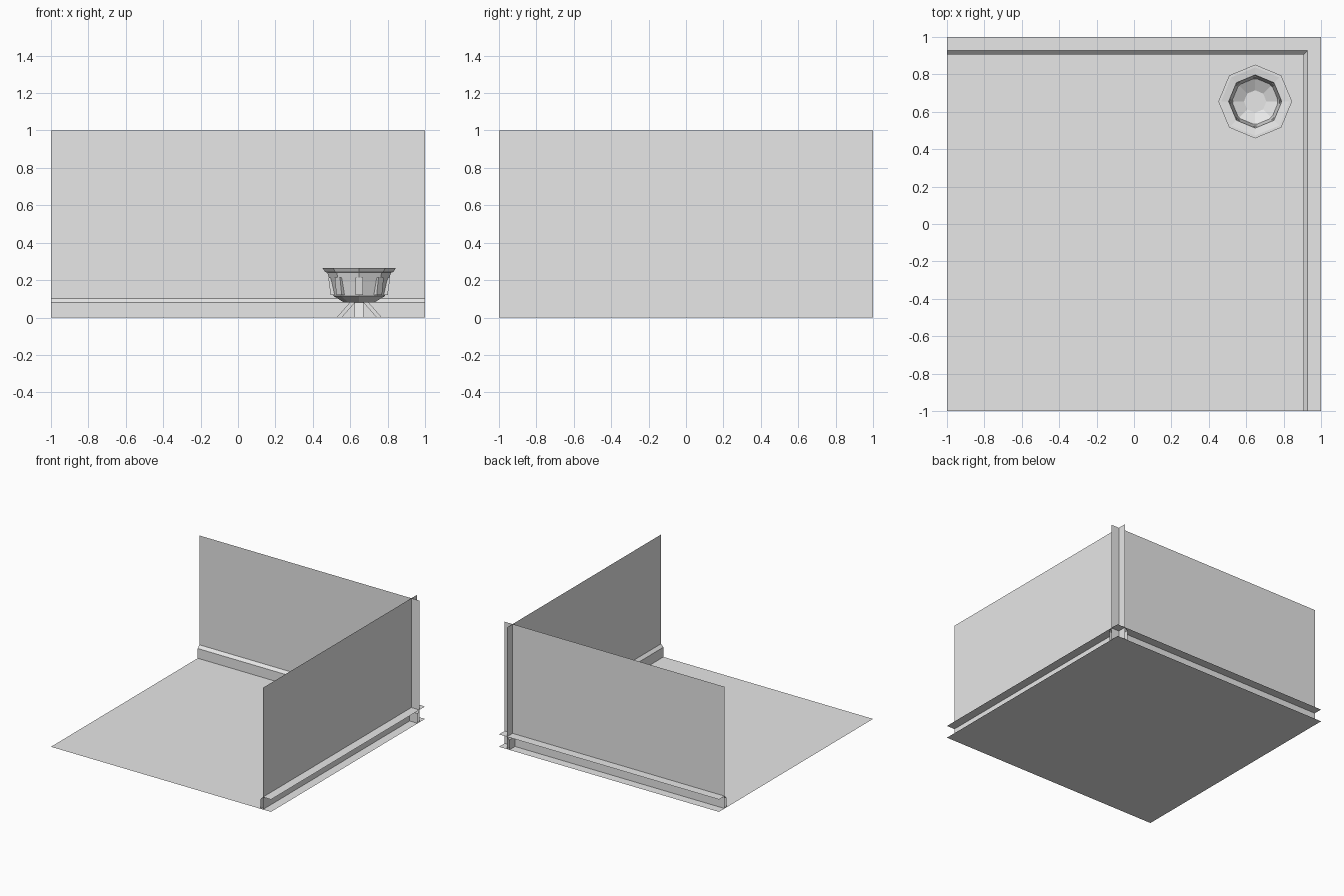
import bpy
import bmesh
from math import cos, sin, pi
from mathutils import Matrix, Vector

cube = bpy.data.objects.get("Cube")
if cube:
    bpy.data.objects.remove(cube, do_unlink=True)

grey = bpy.data.materials.new("plain grey")
grey.use_nodes = True
grey.diffuse_color = (0.8, 0.8, 0.8, 1)
grey.node_tree.nodes["Principled BSDF"].inputs["Base Color"].default_value = (0.8, 0.8, 0.8, 1)

WALL = 0.927                       # inner wall plane
CENTRE = Vector((0.648, 0.655, 0))  # fire bowl position


def finish(name, bm):
    mesh = bpy.data.meshes.new(name)
    bm.to_mesh(mesh)
    bm.free()
    mesh.materials.append(grey)
    obj = bpy.data.objects.new(name, mesh)
    bpy.context.collection.objects.link(obj)
    return obj


def strip(name, profile, along_x):
    """Sweep a (depth, height) profile along the full length of one side."""
    bm = bmesh.new()
    rows = []
    for end in (-1, 1):
        rows.append([bm.verts.new((end, d, z) if along_x else (d, end, z))
                     for d, z in profile])
    for i in range(len(profile) - 1):
        quad = [rows[0][i], rows[1][i], rows[1][i + 1], rows[0][i + 1]]
        bm.faces.new(quad if along_x else quad[::-1])
    return finish(name, bm)


def lathe(name, profile, sides=8):
    """Turn a (radius, height) profile into a faceted solid."""
    bm = bmesh.new()
    rings = []
    for r, z in profile:
        rings.append([bm.verts.new(CENTRE + Vector((r * cos(2 * pi * k / sides),
                                                    r * sin(2 * pi * k / sides), z)))
                      for k in range(sides)])
    for low, high in zip(rings, rings[1:]):
        for k in range(sides):
            n = (k + 1) % sides
            bm.faces.new((low[k], low[n], high[n], high[k]))
    bm.faces.new(rings[0][::-1])
    bm.faces.new(rings[-1])
    return finish(name, bm)


def radial_bars(name, count, low, high, depth, width):
    """Slanted bars around the bowl, from low to high (radius, height)."""
    bm = bmesh.new()
    for k in range(count):
        bar = bmesh.ops.create_cube(bm, size=1)["verts"]
        turn = Matrix.Rotation(2 * pi * k / count, 3, "Z")
        for v in bar:
            r, z = high if v.co.z > 0 else low
            v.co = CENTRE + turn @ Vector((r + v.co.x * depth, v.co.y * width, z))
    return finish(name, bm)


# Floor
floor = bmesh.new()
bmesh.ops.create_grid(floor, x_segments=1, y_segments=1, size=1)
finish("floor", floor)

# Walls and bevelled skirting, crossing at the corner
skirting = [(0.905, 0), (0.905, 0.08), (WALL, 0.102), (1, 0.102)]
for side, along_x in (("back", True), ("left", False)):
    strip(side + "_wall", [(WALL, 0), (WALL, 1)], along_x)
    strip(side + "_skirting", skirting, along_x)

# Octagonal fire bowl: outside, lip, then inside down to its floor
lathe("fire_bowl", [(0.08, 0.08), (0.138, 0.115), (0.155, 0.19), (0.17, 0.24),
                    (0.182, 0.243), (0.197, 0.266), (0.182, 0.266),
                    (0.142, 0.26), (0.125, 0.14), (0.06, 0.105)])
radial_bars("bowl_struts", 8, (0.135, 0.12), (0.148, 0.215), 0.035, 0.04)
radial_bars("bowl_legs", 4, (0.107, 0), (0.035, 0.082), 0.028, 0.048)
